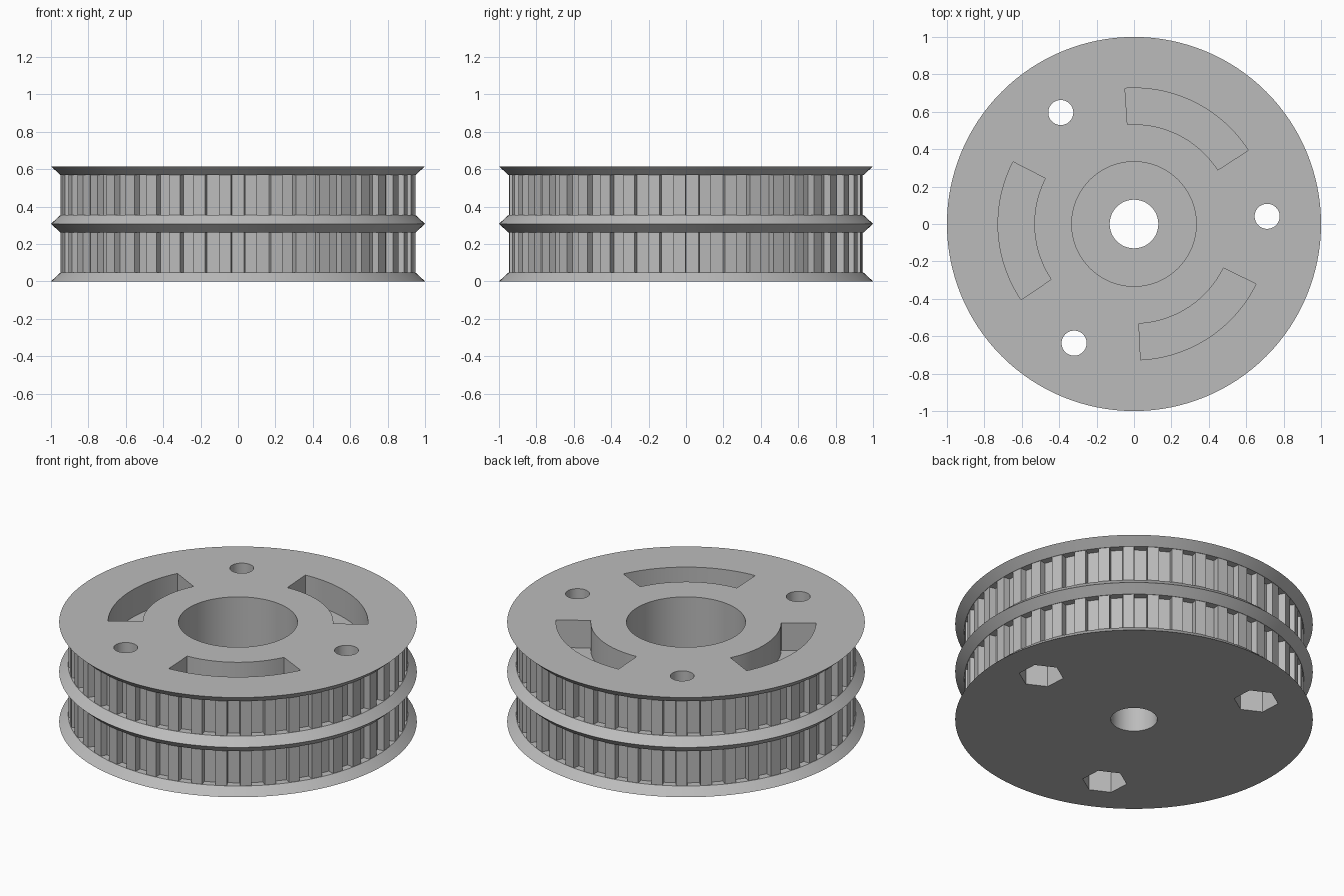
import bpy
import bmesh
from math import cos, sin, pi, radians

HEIGHT = 0.615
RIM, DRUM, GROOVE = 1.0, 0.95, 0.908
BEVEL = 0.046
TEETH = 43
HOLE_ANGLE = radians(3.3)
HOLE_RADIUS = 0.713

old = bpy.data.objects.get("Cube")
if old:
    bpy.data.objects.remove(old, do_unlink=True)

grey = bpy.data.materials.new("plain grey")
grey.use_nodes = True
grey.diffuse_color = (0.5, 0.5, 0.5, 1)
grey.node_tree.nodes["Principled BSDF"].inputs["Base Color"].default_value = grey.diffuse_color


def circle(r, count=128, centre=(0, 0), turn=0.0):
    return [(centre[0] + r * cos(turn + 2 * pi * i / count),
             centre[1] + r * sin(turn + 2 * pi * i / count)) for i in range(count)]


def loft(name, layers):
    """Closed solid through outlines of equal length, given as (outline, z)."""
    bm = bmesh.new()
    rings = [[bm.verts.new((x, y, z)) for x, y in outline] for outline, z in layers]
    for low, high in zip(rings, rings[1:]):
        for i in range(len(low)):
            bm.faces.new((low[i - 1], low[i], high[i], high[i - 1]))
    bm.faces.new(rings[0][::-1])
    bm.faces.new(rings[-1])
    bmesh.ops.recalc_face_normals(bm, faces=bm.faces)
    mesh = bpy.data.meshes.new(name)
    bm.to_mesh(mesh)
    bm.free()
    mesh.materials.append(grey)
    obj = bpy.data.objects.new(name, mesh)
    bpy.context.collection.objects.link(obj)
    return obj


def combine(target, other, operation):
    """Apply a boolean and discard the helper solid."""
    mod = target.modifiers.new("boolean", 'BOOLEAN')
    mod.operation, mod.solver, mod.object = operation, 'EXACT', other
    bpy.ops.object.select_all(action='DESELECT')
    bpy.context.view_layer.objects.active = target
    target.select_set(True)
    bpy.ops.object.modifier_apply(modifier=mod.name)
    bpy.data.objects.remove(other, do_unlink=True)


# Core with three bevelled flanges
mid = HEIGHT / 2
core = GROOVE - 0.06
profile = [(RIM, 0), (DRUM, BEVEL), (core, BEVEL),
           (core, mid - BEVEL), (DRUM, mid - BEVEL), (RIM, mid),
           (DRUM, mid + BEVEL), (core, mid + BEVEL),
           (core, HEIGHT - BEVEL), (DRUM, HEIGHT - BEVEL), (RIM, HEIGHT)]
pulley = loft("belt_pulley", [(circle(r), z) for r, z in profile])

# Toothed drum, with one groove centred on the front
outline = []
for i in range(TEETH):
    a = -pi / 2 + 2 * pi * i / TEETH
    for r, offset in ((DRUM - 0.002, -0.040), (GROOVE, -0.036),
                      (GROOVE, 0.036), (DRUM - 0.002, 0.040)):
        outline.append((r * cos(a + offset), r * sin(a + offset)))
drum = loft("toothed_drum", [(outline, 0.02), (outline, HEIGHT - 0.02)])
combine(pulley, drum, 'UNION')

# Stepped central bore
bore = loft("bore_cutter", [(circle(0.13), -0.1), (circle(0.13), 0.22),
                            (circle(0.333), 0.22), (circle(0.333), HEIGHT + 0.1)])
combine(pulley, bore, 'DIFFERENCE')

for k in range(3):
    a = HOLE_ANGLE + k * 2 * pi / 3
    centre = (HOLE_RADIUS * cos(a), HOLE_RADIUS * sin(a))

    # Bolt hole and hexagonal nut pocket underneath
    hole = circle(0.067, 48, centre)
    combine(pulley, loft("hole_cutter", [(hole, -0.1), (hole, HEIGHT + 0.1)]), 'DIFFERENCE')
    nut = circle(0.126, 6, centre, a + pi / 6)
    combine(pulley, loft("nut_cutter", [(nut, -0.1), (nut, 0.2)]), 'DIFFERENCE')

    # Curved pocket in the top, between the bolt holes
    start = a + radians(29.5)
    arc = [start + radians(61) * i / 24 for i in range(25)]
    slot = [(0.727 * cos(t), 0.727 * sin(t)) for t in arc]
    slot += [(0.533 * cos(t), 0.533 * sin(t)) for t in reversed(arc)]
    combine(pulley, loft("slot_cutter", [(slot, HEIGHT - 0.17), (slot, HEIGHT + 0.1)]), 'DIFFERENCE')

bpy.ops.object.shade_smooth_by_angle(angle=radians(30))
